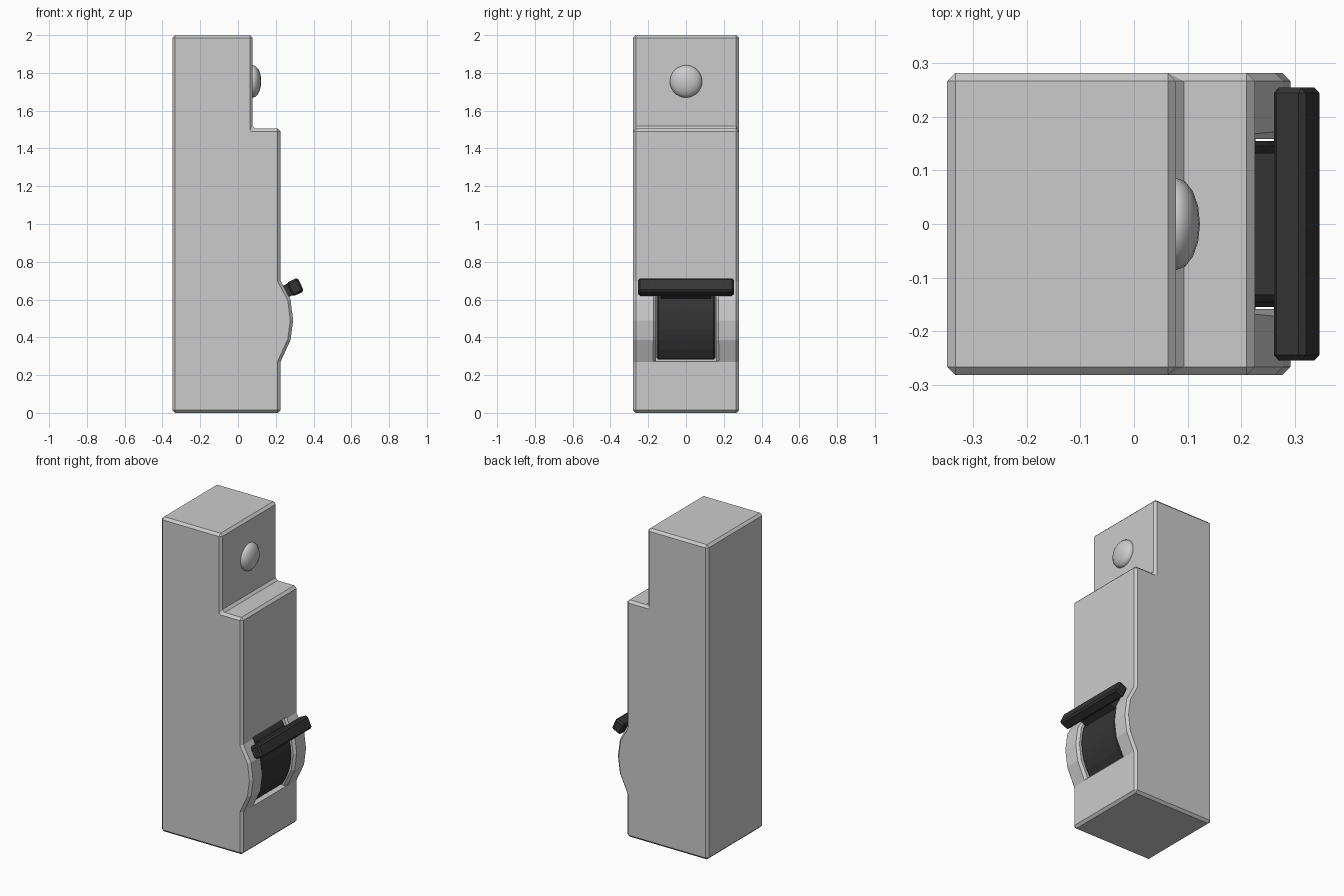
import bpy, bmesh, math
from mathutils import Vector

if "Cube" in bpy.data.objects:
    bpy.data.objects.remove(bpy.data.objects["Cube"])

dark = bpy.data.materials.new("dark_plastic")
dark.diffuse_color = (0.035, 0.035, 0.035, 1)
dark.use_nodes = True
dark.node_tree.nodes["Principled BSDF"].inputs["Base Color"].default_value = dark.diffuse_color


def loft(name, rings, mat=None):
    """Skin a list of equal-length closed rings and cap both ends."""
    bm = bmesh.new()
    loops = [[bm.verts.new(p) for p in r] for r in rings]
    n = len(loops[0])
    for a, b in zip(loops, loops[1:]):
        for i in range(n):
            j = (i + 1) % n
            bm.faces.new((a[i], a[j], b[j], b[i]))
    bm.faces.new(loops[0])
    bm.faces.new(loops[-1])
    bmesh.ops.recalc_face_normals(bm, faces=bm.faces)
    me = bpy.data.meshes.new(name)
    bm.to_mesh(me)
    bm.free()
    ob = bpy.data.objects.new(name, me)
    bpy.context.collection.objects.link(ob)
    if mat:
        me.materials.append(mat)
    return ob


def prism(name, profile, half, mat=None):
    """Extrude an xz profile symmetrically along y."""
    return loft(name, [[(x, y, z) for x, z in profile] for y in (-half, half)], mat)


def bevel(ob, width, angle=40):
    m = ob.modifiers.new("bevel", 'BEVEL')
    m.width = width
    m.segments = 1
    m.limit_method = 'ANGLE'
    m.angle_limit = math.radians(angle)


def tilted_box(name, cx, cz, a, b, half, tilt):
    c, s = math.cos(tilt), math.sin(tilt)
    pts = [(cx + u * c - v * s, cz + u * s + v * c)
           for u, v in ((-a, -b), (a, -b), (a, b), (-a, b))]
    return prism(name, pts, half, dark)


# Housing: stepped profile with a curved bulge around the switch
bulge = [(0.225, 0.27), (0.278, 0.385), (0.292, 0.49), (0.278, 0.60), (0.225, 0.70)]
outline = [(-0.348, 0), (0.225, 0)] + bulge + [
    (0.225, 1.505), (0.078, 1.505), (0.078, 2), (-0.348, 2)]
body = prism("housing", outline, 0.281)
bevel(body, 0.015)

# Slot for the switch, flared at the rim
stations = [(0.225, 0.275)] + bulge[1:-1] + [(0.225, 0.71)]
rings = []
for x, z in stations:
    half = [(0.1, 0.158), (x - 0.015, 0.158), (x + 0.085, 0.258)]
    rings.append([(px, py, z) for px, py in half] +
                 [(px, -py, z) for px, py in reversed(half)])
cutter = loft("slot_cutter", rings)
cutter.hide_render = True
cutter.hide_viewport = True
cut = body.modifiers.new("slot", 'BOOLEAN')
cut.operation = 'DIFFERENCE'
cut.solver = 'EXACT'
cut.object = cutter

# Rotating switch drum
R, cx, cz = 0.352, -0.08, 0.49
arc = []
for i in range(9):
    z = 0.282 + (0.70 - 0.282) * i / 8
    arc.append((cx + math.sqrt(R * R - (z - cz) ** 2), z))
drum = prism("switch_drum", [(0.09, 0.282)] + arc + [(0.09, 0.70)], 0.155, dark)
bevel(drum, 0.01)

# Switch handle: stem and wide finger bar
tilt = math.radians(25)
stem = tilted_box("switch_stem", 0.24, 0.637, 0.05, 0.034, 0.132, tilt)
bar = tilted_box("switch_bar", 0.303, 0.666, 0.033, 0.04, 0.254, tilt)
bevel(bar, 0.01)

# Domed terminal screw
bpy.ops.mesh.primitive_uv_sphere_add(segments=16, ring_count=10, radius=1,
                                     location=(0.078, 0, 1.755))
screw = bpy.context.object
screw.name = "terminal_screw"
screw.scale = (0.045, 0.086, 0.086)
bpy.ops.object.shade_smooth_by_angle(angle=math.radians(50))
